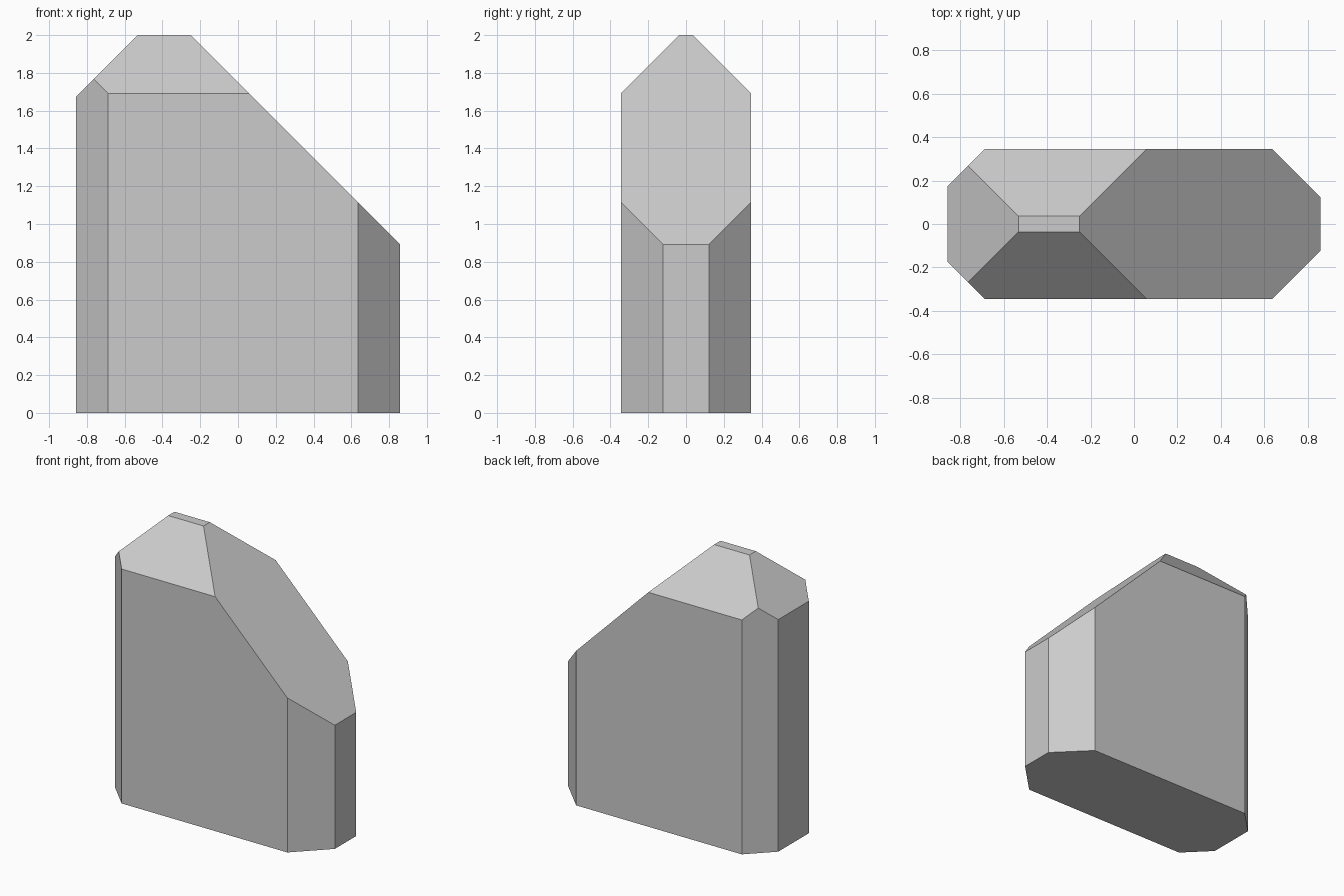
import bpy, bmesh
from mathutils import Vector

if "Cube" in bpy.data.objects:
    bpy.data.objects.remove(bpy.data.objects["Cube"])

HALF_X, HALF_Y, HEIGHT = 0.858, 0.345, 2.0


def slice_off(bm, normal, distance):
    """Remove everything beyond the plane normal . p = distance and cap the cut."""
    n = Vector(normal)
    geom = bm.verts[:] + bm.edges[:] + bm.faces[:]
    cut = bmesh.ops.bisect_plane(bm, geom=geom, dist=1e-5, plane_no=n,
                                 plane_co=n * distance / n.length_squared,
                                 clear_outer=True)
    edges = [e for e in cut["geom_cut"] if isinstance(e, bmesh.types.BMEdge)]
    bmesh.ops.contextual_create(bm, geom=edges)


# Starting block
bm = bmesh.new()
bmesh.ops.create_cube(bm, size=1)
for v in bm.verts:
    v.co = (v.co.x * 2 * HALF_X, v.co.y * 2 * HALF_Y, (v.co.z + 0.5) * HEIGHT)

# Long right slope and short left slope
slice_off(bm, (1, 0, 1), 1.75)
slice_off(bm, (-1, 0, 1), 2.532)

# Mirrored front and back: upright corner bevels and roof slopes
for side in (-1, 1):
    slice_off(bm, (1, side, 0), 0.98)
    slice_off(bm, (-1, side, 0), 1.032)
    slice_off(bm, (0, side, 1), 2.036)

bmesh.ops.recalc_face_normals(bm, faces=bm.faces[:])
mesh = bpy.data.meshes.new("faceted_block")
bm.to_mesh(mesh)
bm.free()
bpy.context.collection.objects.link(bpy.data.objects.new("faceted_block", mesh))
